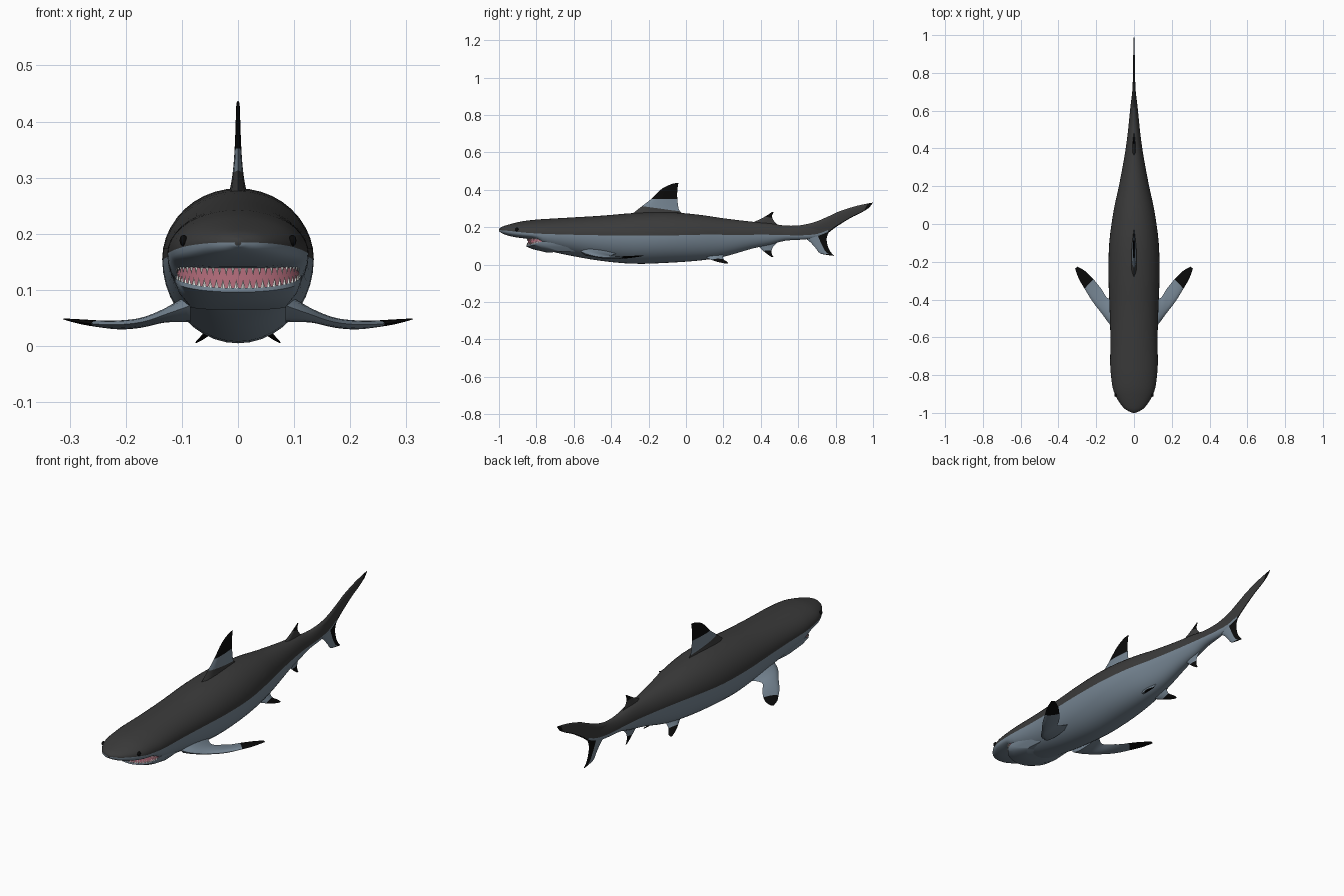
import bpy, bmesh, math
from mathutils import Vector

if "Cube" in bpy.data.objects:
    bpy.data.objects.remove(bpy.data.objects["Cube"])


def material(name, rgb):
    m = bpy.data.materials.new(name)
    m.diffuse_color = (*rgb, 1)
    m.use_nodes = True
    m.node_tree.nodes["Principled BSDF"].inputs["Base Color"].default_value = m.diffuse_color
    return m


MATS = [material("dark_grey_back", (0.043, 0.043, 0.043)),
        material("blue_grey_belly", (0.18, 0.235, 0.29)),
        material("black_tips", (0.003, 0.003, 0.003)),
        material("pink_gum", (0.48, 0.16, 0.21)),
        material("white_teeth", (0.85, 0.85, 0.82))]
DARK, LIGHT, BLACK, PINK, WHITE = range(5)


def finish(name, bm, mirror=False, angle=50):
    bmesh.ops.recalc_face_normals(bm, faces=bm.faces)
    me = bpy.data.meshes.new(name)
    bm.to_mesh(me)
    bm.free()
    for m in MATS:
        me.materials.append(m)
    for p in me.polygons:
        p.use_smooth = True
    me.set_sharp_from_angle(angle=math.radians(angle))
    ob = bpy.data.objects.new(name, me)
    bpy.context.collection.objects.link(ob)
    if mirror:
        ob.modifiers.new("mirror", 'MIRROR')
    return ob


def spline(rows, steps):
    """Catmull-Rom interpolation of rows of numbers."""
    out = []
    n = len(rows)
    for i in range(n - 1):
        a, b, c, d = (rows[max(i - 1, 0)], rows[i], rows[i + 1], rows[min(i + 2, n - 1)])
        for k in range(steps):
            t = k / steps
            out.append([0.5 * (2 * q + (r - p) * t + (2 * p - 5 * q + 4 * r - s) * t * t
                               + (3 * q - p - 3 * r + s) * t ** 3)
                        for p, q, r, s in zip(a, b, c, d)])
    out.append(list(rows[-1]))
    return out


def loft(rings, rule):
    """Skin closed rings; rule(ring index, point index) gives the material."""
    bm = bmesh.new()
    vs = [[bm.verts.new(p) for p in r] for r in rings]
    n = len(rings[0])
    for i in range(len(vs) - 1):
        for j in range(n):
            k = (j + 1) % n
            f = bm.faces.new((vs[i][j], vs[i][k], vs[i + 1][k], vs[i + 1][j]))
            f.material_index = rule(i, j)
    for i, end in ((0, vs[0]), (len(vs) - 2, vs[-1])):
        bm.faces.new(end).material_index = rule(i, 0)
    return bm


# Body: y, half width, colour line height, top, bottom, belly exponent
stations = [
    (-1.0, .006, .185, .191, .179, 2.5), (-.985, .04, .184, .202, .168, 2.6),
    (-.96, .066, .182, .211, .158, 2.8), (-.92, .092, .178, .222, .148, 3),
    (-.87, .112, .172, .233, .141, 3), (-.80, .122, .167, .241, .13, 3),
    (-.74, .126, .164, .245, .078, 2.2), (-.6, .125, .16, .253, .045, 2),
    (-.45, .129, .157, .262, .02, 2), (-.28, .135, .155, .276, .005, 2),
    (-.1, .131, .156, .281, .01, 2), (.07, .108, .16, .267, .022, 2),
    (.2, .08, .16, .248, .042, 2), (.35, .052, .16, .23, .085, 2),
    (.45, .037, .16, .221, .107, 2), (.53, .028, .158, .209, .128, 2),
    (.62, .019, .157, .211, .134, 2), (.7, .009, .164, .228, .145, 2),
    (.76, .003, .185, .245, .175, 2)]
Q = 10
rings = []
for y, w, zs, top, bot, p in spline(stations, 3):
    ring = []
    for j in range(4 * Q):
        a = 2 * math.pi * j / (4 * Q)
        c, s = math.cos(a), math.sin(a)
        e = 2 / p if s < 0 else 1
        h = top - zs if s > 0 else zs - bot
        ring.append((w * math.copysign(abs(c) ** e, c), y,
                     zs + h * math.copysign(abs(s) ** e, s)))
    rings.append(ring)
finish("body", loft(rings, lambda i, j: DARK if j < 2 * Q else LIGHT))


# Fins: each section is leading point, trailing point and half thickness
STEPS, CH = 4, 10


def fin(name, sections, rule, normal=(1, 0, 0), mirror=False):
    nrm = Vector(normal).normalized()
    flat = []
    for a, b, t in sections:
        if len(a) == 2:
            a, b = (0, *a), (0, *b)
        flat.append((*a, *b, t))
    rs = []
    for r in spline(flat, STEPS):
        a, b, t = Vector(r[:3]), Vector(r[3:6]), r[6]
        us = [k / CH for k in range(CH + 1)]
        prof = [(u, math.sqrt(u) * (1 - u) * 2.6) for u in us]
        loop = prof + [(u, -h) for u, h in prof[-2:0:-1]]
        rs.append([a.lerp(b, u) + nrm * h * t for u, h in loop])

    def mat(i, j):
        u = (j + .5) / CH
        return rule((i + .5) / STEPS, u if u < 1 else 2 - u)
    finish(name, loft(rs, mat), mirror, 60)


fin("dorsal_fin", [
    ((-.30, .262), (.02, .262), .018), ((-.235, .313), (-.033, .285), .010),
    ((-.185, .352), (-.046, .352), .006), ((-.13, .405), (-.046, .40), .004),
    ((-.08, .430), (-.042, .428), .003), ((-.05, .437), (-.04, .437), .001)],
    lambda s, u: DARK if s < 1 else LIGHT if s < 2 else BLACK)

fin("second_dorsal_fin", [
    ((.34, .218), (.49, .212), .010), ((.40, .245), (.467, .238), .006),
    ((.44, .268), (.460, .26), .003), ((.46, .282), (.468, .280), .001)],
    lambda s, u: BLACK if s > 1.5 else DARK)

fin("anal_fin", [
    ((.36, .125), (.49, .12), .010), ((.395, .09), (.463, .092), .006),
    ((.43, .06), (.458, .062), .003), ((.455, .042), (.468, .04), .001)],
    lambda s, u: BLACK if s > 1.5 else LIGHT)

fin("tail_upper_lobe", [
    ((.58, .205), (.60, .140), .014), ((.68, .225), (.70, .148), .010),
    ((.77, .262), (.752, .165), .006), ((.82, .285), (.80, .200), .005),
    ((.90, .311), (.88, .250), .004), ((.96, .325), (.94, .280), .003),
    ((1.0, .332), (.98, .305), .001)],
    lambda s, u: BLACK if s > 5.2 or (s > 1.7 and u > .9) else
    LIGHT if s < 2 and u > .75 else DARK)

fin("tail_lower_lobe", [
    ((.60, .160), (.765, .178), .009), ((.655, .128), (.752, .14), .007),
    ((.69, .092), (.758, .10), .005), ((.715, .062), (.772, .07), .004),
    ((.755, .052), (.787, .053), .002), ((.785, .048), (.791, .047), .001)],
    lambda s, u: BLACK if u > .6 or s > 3.5 else LIGHT)

fin("pectoral_fin", [
    ((.085, -.565, .072), (.085, -.36, .062), .026),
    ((.125, -.535, .058), (.135, -.395, .050), .013),
    ((.17, -.475, .043), (.172, -.345, .040), .009),
    ((.22, -.41, .038), (.192, -.320, .037), .008),
    ((.262, -.342, .040), (.215, -.292, .039), .006),
    ((.292, -.29, .044), (.258, -.250, .043), .004),
    ((.312, -.235, .048), (.298, -.226, .048), .001)],
    lambda s, u: BLACK if s > 4 else LIGHT, (0, 0, 1), True)

fin("pelvic_fin", [
    ((.035, .09, .045), (.030, .20, .055), .010),
    ((.055, .14, .025), (.045, .20, .03), .006),
    ((.068, .18, .013), (.060, .222, .014), .003),
    ((.076, .215, .006), (.074, .226, .006), .001)],
    lambda s, u: BLACK if s > 1 else LIGHT, (.6, 0, .8), True)


# Mouth: horseshoe-shaped slices for jaw and gum
def arch(t, w, front, depth, z, rise):
    k = 1 - math.cos(t)
    return Vector((w * math.sin(t), front + depth * k, z + rise * k))


def horseshoe(w, front, depth, z, rise, back):
    pts = [arch(math.pi * (i / 24 - .5), w, front, depth, z, rise) for i in range(25)]
    zb = z + rise
    return pts + [Vector((w * .93, back, zb)), Vector((-w * .93, back, zb))]


finish("lower_jaw", loft([horseshoe(*r) for r in (
    (.106, -.842, .08, .102, .022, -.60), (.113, -.852, .085, .103, .022, -.60),
    (.113, -.853, .085, .096, .020, -.60), (.105, -.82, .085, .083, .012, -.60),
    (.085, -.74, .07, .064, .006, -.58))], lambda i, j: LIGHT))
finish("gums", loft([horseshoe(.109, -.846, .075, z, r, -.72)
                     for z, r in ((.098, .02), (.152, 0))], lambda i, j: PINK))

bm = bmesh.new()
N = 26
for row, (z, rise, tip) in enumerate(((.144, 0, -.019), (.102, .022, .017))):
    for i in range(N):
        t = math.pi * ((i + .5 + .5 * row) / (N + .5) - .5) * .92
        c = arch(t, .111, -.85, .077, z, rise)
        along = Vector((math.cos(t), math.sin(t) * .7, 0)).normalized() * .0042
        out = Vector((along.y, -along.x, 0)) * .6
        base = [bm.verts.new(c + o) for o in (along, out, -along, -out)]
        top = bm.verts.new(c + Vector((0, 0, tip * (.6 + .4 * math.cos(t)))))
        for a in range(4):
            bm.faces.new((base[a], base[(a + 1) % 4], top)).material_index = WHITE
        bm.faces.new(base).material_index = WHITE
finish("teeth", bm, angle=30)

# Eyes
bm = bmesh.new()
bmesh.ops.create_uvsphere(bm, u_segments=16, v_segments=10, radius=.010)
for v in bm.verts:
    v.co = Vector((v.co.x * .7 + .097, v.co.y - .905, v.co.z + .188))
for f in bm.faces:
    f.material_index = BLACK
finish("eyes", bm, mirror=True)
